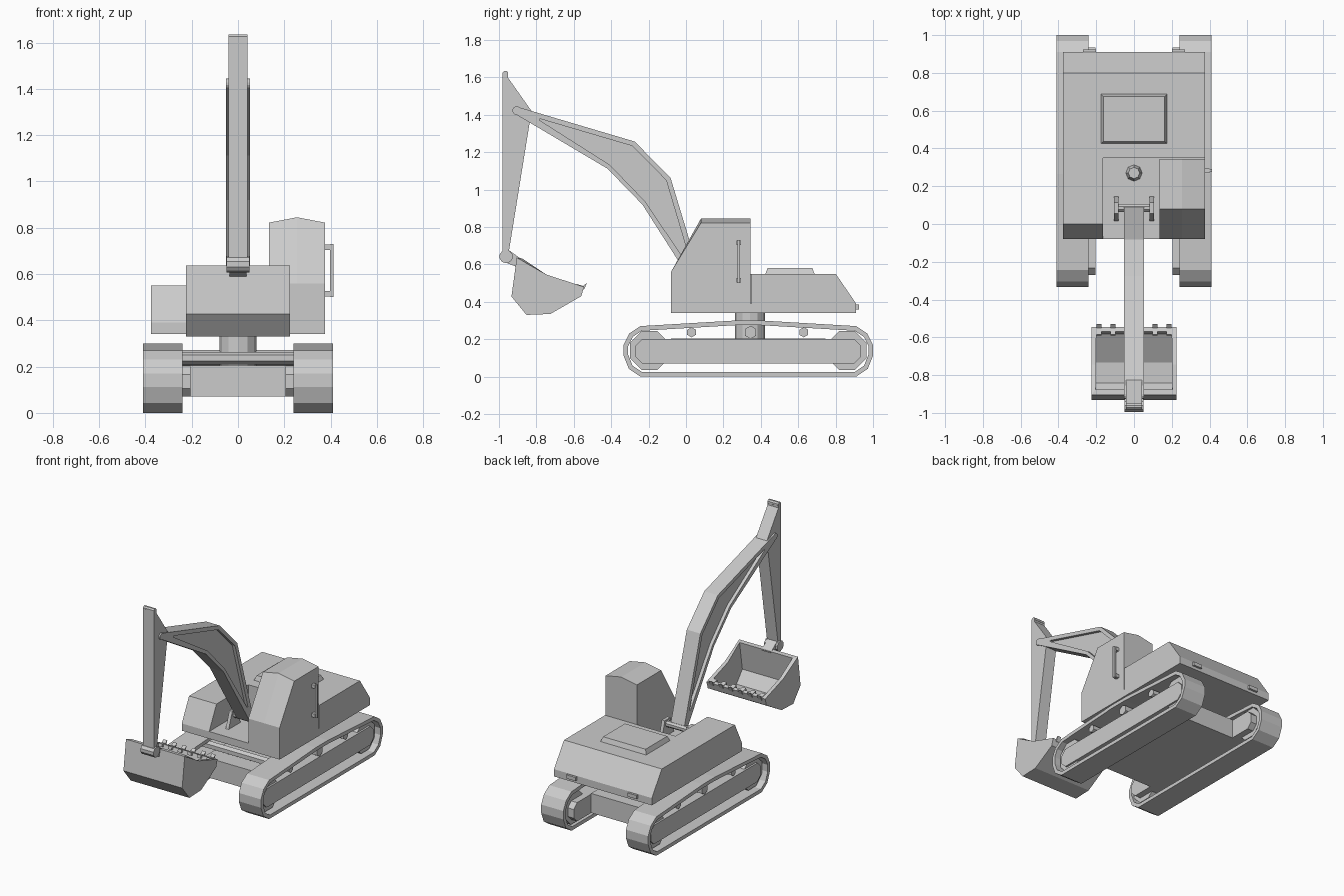
import bpy, bmesh, math
from mathutils import Vector

if "Cube" in bpy.data.objects:
    bpy.data.objects.remove(bpy.data.objects["Cube"])


def make(name, bm):
    bmesh.ops.recalc_face_normals(bm, faces=bm.faces)
    me = bpy.data.meshes.new(name)
    bm.to_mesh(me)
    bm.free()
    ob = bpy.data.objects.new(name, me)
    bpy.context.collection.objects.link(ob)
    return ob


def prism_bm(pts, x0, x1):
    """Extrude a (y, z) profile from x0 to x1; first faces are the profile sides."""
    bm = bmesh.new()
    a = [bm.verts.new((x0, y, z)) for y, z in pts]
    b = [bm.verts.new((x1, y, z)) for y, z in pts]
    n = len(pts)
    for i in range(n):
        j = (i + 1) % n
        bm.faces.new((a[i], a[j], b[j], b[i]))
    bm.faces.new(a)
    bm.faces.new(b)
    bm.faces.ensure_lookup_table()
    return bm


def prism(name, pts, x0, x1):
    return make(name, prism_bm(pts, x0, x1))


def ring(name, outer, inner, x0, x1):
    """Closed band between two (y, z) profiles with equal point counts."""
    bm = bmesh.new()
    loops = [[bm.verts.new((x, y, z)) for y, z in p]
             for p, x in ((outer, x0), (outer, x1), (inner, x1), (inner, x0))]
    n = len(outer)
    for k in range(4):
        p, q = loops[k], loops[(k + 1) % 4]
        for i in range(n):
            j = (i + 1) % n
            bm.faces.new((p[i], p[j], q[j], q[i]))
    return make(name, bm)


def inset(pts, d):
    """Mitred inward offset of a counter-clockwise profile."""
    out = []
    for i, p in enumerate(pts):
        p = Vector(p)
        e1 = (p - Vector(pts[i - 1])).normalized()
        e2 = (Vector(pts[(i + 1) % len(pts)]) - p).normalized()
        n1, n2 = Vector((-e1.y, e1.x)), Vector((-e2.y, e2.x))
        out.append(tuple(p + (n1 + n2) * d / (1 + n1.dot(n2))))
    return out


def circle(y, z, r, n=8):
    return [(y + r * math.cos(2 * math.pi * (i + .5) / n),
             z + r * math.sin(2 * math.pi * (i + .5) / n)) for i in range(n)]


def rect(y0, y1, z0, z1):
    return [(y0, z0), (y1, z0), (y1, z1), (y0, z1)]


def box(name, x0, x1, y0, y1, z0, z1):
    return prism(name, rect(y0, y1, z0, z1), x0, x1)


MID = 0.333  # the undercarriage is symmetric about this y

# Tracks, wheels and side frames
half = [(.91, 0), (.972, .042), (1.0, .112), (1.0, .17), (.97, .23), (.91, .27), (.40, .30)]
belt = half + [(2 * MID - y, z) for y, z in reversed(half)]
fh = [(.90, .07), (.935, .105), (.935, .165), (.90, .20)]
frame = fh + [(2 * MID - y, z) for y, z in reversed(fh)]
for side, s in (("right", 1), ("left", -1)):
    ring(f"track_belt_{side}", belt, inset(belt, .025), s * .24, s * .41)
    prism(f"track_frame_{side}", frame, s * .205, s * .385)
    for end, y in (("front", -.195), ("rear", 2 * MID + .195)):
        prism(f"wheel_{end}_{side}", circle(y, .14, .112), s * .25, s * .372)

# Chassis, cross rods and turntable
box("chassis", -.206, .206, -.08, .746, .07, .205)
for i, (y, r) in enumerate(((.03, .027), (.345, .035), (.63, .027))):
    prism(f"cross_rod_{i}", circle(y, .237, r, 6), -.385, .385)
bm = bmesh.new()
bmesh.ops.create_cone(bm, cap_ends=True, segments=12, radius1=.08, radius2=.08, depth=.15)
make("turntable", bm).location = (0, .342, .27)

# Upper body with sunken boom well
body = prism("body", [(-.08, .34), (.91, .34), (.91, .39), (.80, .55), (0, .55), (-.08, .39)],
             -.375, .375)
cutter = box("well_cutter", -.165, .5, -.2, .35, .39, .7)
cutter.hide_render = True
cutter.hide_viewport = True
mod = body.modifiers.new("well", "BOOLEAN")
mod.operation = "DIFFERENCE"
mod.object = cutter
mod.solver = "EXACT"

# Tail lights
for side, s in (("right", 1), ("left", -1)):
    box(f"tail_light_{side}", s * .2, s * .27, .90, .925, .36, .385)

# Engine hatch with tapered sides
bm = prism_bm(rect(.425, .687, .55, .582), -.175, .175)
for v in bm.verts:
    if v.co.z > .56:
        v.co.x *= .93
        v.co.y += .012 if v.co.y < .5 else -.012
make("engine_hatch", bm)

# Swivel cap on the well floor
bm = bmesh.new()
bmesh.ops.create_cone(bm, cap_ends=True, segments=8, radius1=.045, radius2=.03, depth=.05)
make("swivel_cap", bm).location = (0, .27, .41)

# Cab with ridged roof
bm = prism_bm([(-.08, .39), (.345, .39), (.345, .845), (.08, .845), (-.08, .56)], .135, .375)
bmesh.ops.bisect_plane(bm, geom=bm.verts[:] + bm.edges[:] + bm.faces[:],
                       plane_co=(.255, 0, 0), plane_no=(1, 0, 0))
for v in bm.verts:
    if v.co.z > .84 and abs(v.co.x - .255) > .01:
        v.co.z = .822
make("cab", bm)

# Cab door handle
box("door_handle_bar", .397, .412, .276, .29, .50, .73)
for i, z in enumerate((.515, .715)):
    box(f"door_handle_mount_{i}", .37, .40, .27, .295, z - .012, z + .012)

# Boom: recessed web, raised rim and end pin
outer = [(-.906, 1.444), (-.275, 1.257), (-.083, 1.064), (.10, .46),
         (.06, .46), (-.233, .92), (-.42, 1.112), (-.906, 1.40)]
inner = [(-.783, 1.379), (-.287, 1.233), (-.106, 1.05), (.035, .575),
         (.025, .575), (-.217, .935), (-.407, 1.132), (-.783, 1.371)]
ring("boom_rim", outer, inner, -.052, .052)
prism("boom_web", inner, -.03, .03)
prism("boom_tip_pin", circle(-.905, 1.422, .023, 12), -.052, .052)

# Boom foot bracket
for side, s in (("right", 1), ("left", -1)):
    prism(f"foot_bracket_{side}", [(.015, .39), (.145, .39), (.115, .50), (.055, .50)],
          s * .082, s * .105)
prism("foot_pin", circle(.085, .47, .022), -.09, .09)

# Stick
prism("stick", [(-.981, .65), (-.95, .65), (-.826, 1.42), (-.953, 1.60),
                (-.953, 1.62), (-.981, 1.62)], -.042, .042)
prism("stick_top_pin", circle(-.966, 1.62, .016), -.042, .042)
prism("stick_bottom_pin", circle(-.962, .642, .036, 10), -.05, .05)
prism("bucket_link", [(-.965, .61), (-.90, .585), (-.875, .625), (-.95, .678)], -.036, .036)

# Bucket: open-topped shell
profile = [(-.905, .636), (-.933, .428), (-.853, .33), (-.725, .335),
           (-.56, .43), (-.545, .48), (-.745, .545)]
bm = prism_bm(profile, -.225, .225)
bmesh.ops.recalc_face_normals(bm, faces=bm.faces)
bmesh.ops.delete(bm, geom=[bm.faces[5], bm.faces[6]], context="FACES_ONLY")
bucket = make("bucket", bm)
mod = bucket.modifiers.new("thickness", "SOLIDIFY")
mod.thickness = .025
mod.offset = -1
mod.use_even_offset = True

# Bucket teeth
for i in range(6):
    x = -.185 + i * .074
    prism(f"bucket_tooth_{i}", [(-.59, .475), (-.545, .465), (-.53, .50), (-.55, .485),
                                (-.585, .495)], x - .014, x + .014)
